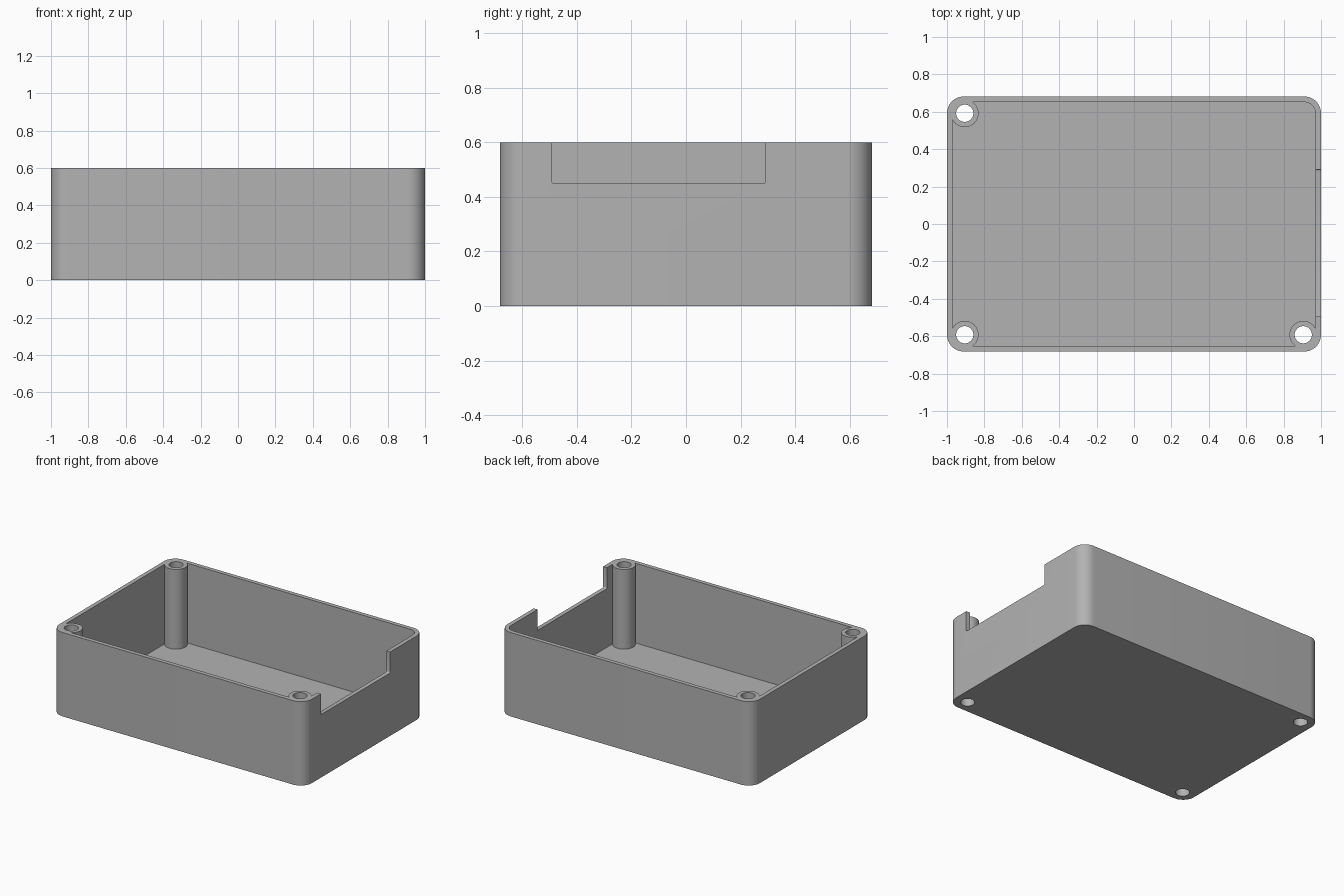
import bpy
import math
from mathutils import Matrix

cube = bpy.data.objects.get("Cube")
if cube:
    bpy.data.objects.remove(cube, do_unlink=True)

LENGTH, WIDTH, HEIGHT = 2.0, 1.364, 0.6
WALL, FLOOR, CORNER = 0.03, 0.03, 0.09

grey = bpy.data.materials.new("light grey plastic")
grey.use_nodes = True
color = (0.45, 0.45, 0.45, 1)
grey.diffuse_color = color
grey.node_tree.nodes["Principled BSDF"].inputs["Base Color"].default_value = color


def rounded_outline(sx, sy, r, steps=12):
    """Counter-clockwise outline of a rectangle with rounded corners."""
    pts = []
    for i, (cx, cy) in enumerate([(1, 1), (-1, 1), (-1, -1), (1, -1)]):
        for k in range(steps + 1):
            a = math.pi / 2 * (i + k / steps)
            pts.append((cx * (sx / 2 - r) + r * math.cos(a),
                        cy * (sy / 2 - r) + r * math.sin(a)))
    return pts


def circle(x, y, r, n=48):
    return [(x + r * math.cos(math.tau * k / n),
             y + r * math.sin(math.tau * k / n)) for k in range(n)]


def prism(name, outline, z0, z1, matrix=None):
    """Solid made by extruding an outline from z0 to z1."""
    n = len(outline)
    verts = [(x, y, z) for z in (z0, z1) for x, y in outline]
    faces = [tuple(reversed(range(n))), tuple(range(n, 2 * n))]
    faces += [(i, (i + 1) % n, (i + 1) % n + n, i + n) for i in range(n)]
    mesh = bpy.data.meshes.new(name)
    mesh.from_pydata(verts, [], faces)
    if matrix:
        mesh.transform(matrix)
    mesh.materials.append(grey)
    obj = bpy.data.objects.new(name, mesh)
    bpy.context.collection.objects.link(obj)
    return obj


def combine(target, tool, operation):
    """Apply a boolean and discard the tool."""
    mod = target.modifiers.new(tool.name, "BOOLEAN")
    mod.operation, mod.solver, mod.object = operation, "EXACT", tool
    bpy.context.view_layer.objects.active = target
    bpy.ops.object.modifier_apply(modifier=mod.name)
    bpy.data.objects.remove(tool, do_unlink=True)


# Outer shell
box = prism("enclosure_box", rounded_outline(LENGTH, WIDTH, CORNER), 0, HEIGHT)

# Cavity, leaving a screw post in three of the corners
posts = [(-0.905, 0.592), (-0.905, -0.592), (0.905, -0.592)]
cavity = prism("cavity", rounded_outline(LENGTH - 2 * WALL, WIDTH - 2 * WALL,
                                         CORNER - WALL), FLOOR, HEIGHT + 0.1)
for x, y in posts:
    combine(cavity, prism("screw_post", circle(x, y, 0.074), 0, 1), "DIFFERENCE")
combine(box, cavity, "DIFFERENCE")

# Screw holes through the full height
for x, y in posts:
    combine(box, prism("screw_hole", circle(x, y, 0.046), -0.1, 1), "DIFFERENCE")

# Open notch in the top of the left end wall
turn = Matrix.Translation((0, -0.1, 0.65)) @ Matrix.Rotation(math.pi / 2, 4, "Y")
notch = prism("notch", rounded_outline(0.4, 0.784, 0.008, 4), 0.95, 1.1, turn)
combine(box, notch, "DIFFERENCE")

# Smooth rounded corners and posts, crisp edges
bpy.ops.object.select_all(action="DESELECT")
box.select_set(True)
bpy.context.view_layer.objects.active = box
bpy.ops.object.shade_smooth_by_angle(angle=math.radians(30))
